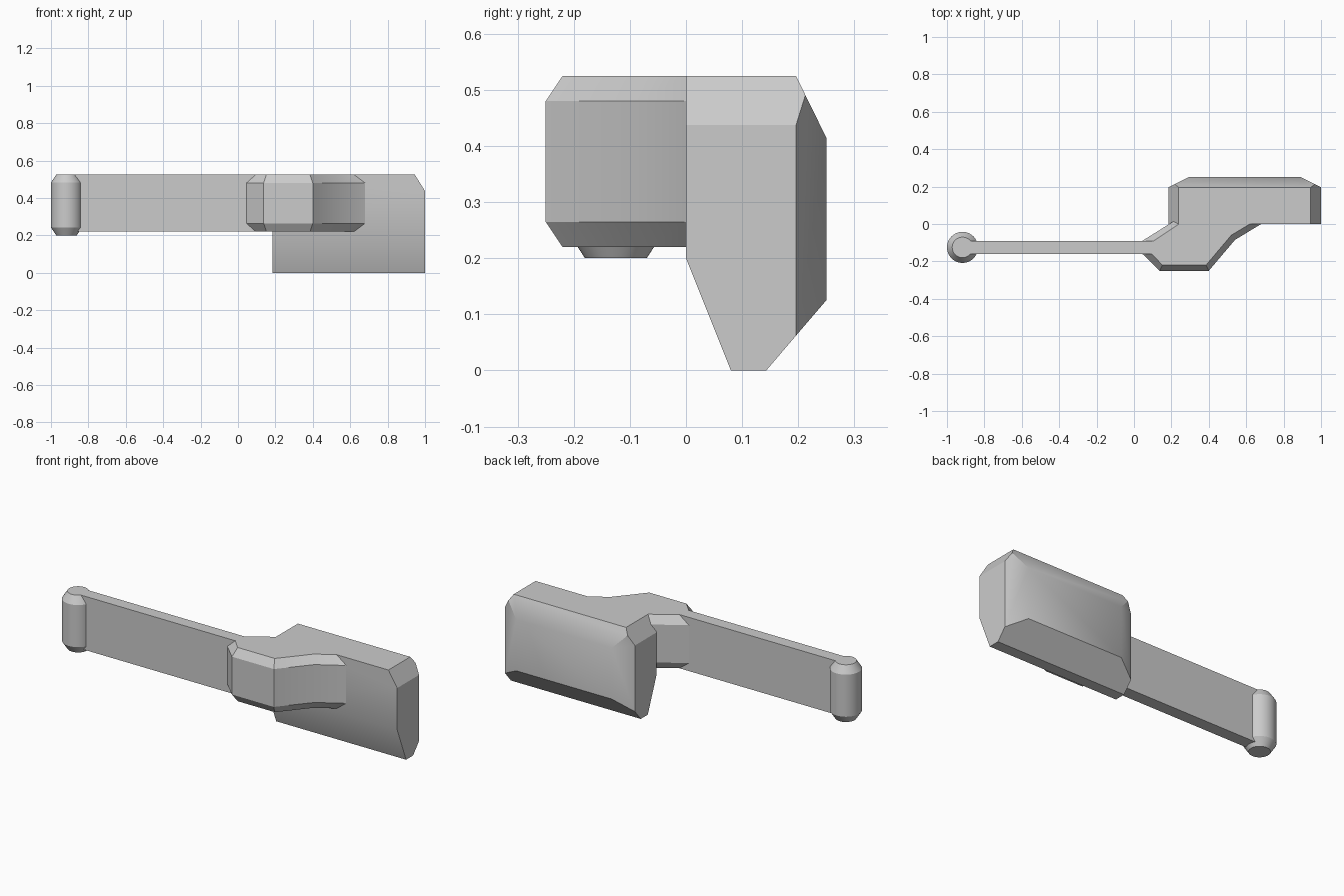
import bpy, bmesh, math
from mathutils import Vector

cube = bpy.data.objects.get("Cube")
if cube:
    bpy.data.objects.remove(cube, do_unlink=True)

grey = bpy.data.materials.new("plain_grey")
grey.use_nodes = True
GREY = (0.6, 0.6, 0.6, 1)
grey.diffuse_color = GREY
grey.node_tree.nodes["Principled BSDF"].inputs["Base Color"].default_value = GREY

TOP, BASE = 0.525, 0.22


def finish(name, bm):
    bmesh.ops.recalc_face_normals(bm, faces=bm.faces)
    mesh = bpy.data.meshes.new(name)
    bm.to_mesh(mesh)
    bm.free()
    mesh.materials.append(grey)
    obj = bpy.data.objects.new(name, mesh)
    bpy.context.collection.objects.link(obj)
    bpy.ops.object.select_all(action='DESELECT')
    obj.select_set(True)
    bpy.context.view_layer.objects.active = obj
    bpy.ops.object.shade_smooth_by_angle(angle=math.radians(30))
    return obj


def loft(rings):
    """Join equal rings of points with quads and cap both ends."""
    bm = bmesh.new()
    loops = [[bm.verts.new(p) for p in ring] for ring in rings]
    n = len(loops[0])
    for a, b in zip(loops, loops[1:]):
        for i in range(n):
            j = (i + 1) % n
            bm.faces.new((a[i], a[j], b[j], b[i]))
    bm.faces.new(loops[0])
    bm.faces.new(loops[-1])
    return bm


# Main block: side profile extruded along x, corners sliced off at both ends
profile = [(0, 0.2), (0.08, 0), (0.143, 0), (0.25, 0.125),
           (0.25, 0.415), (0.196, TOP), (0, TOP)]
mid, half = 0.592, 0.408
bm = loft([[(mid + s * half, y, z) for y, z in profile] for s in (-1, 1)])
for s in (-1, 1):
    end = mid + s * half
    slices = [((end, 0, 0.437), (s * 0.088, 0, 0.055)),
              ((end, 0.196, 0), (s * 0.054, 0.108, 0))]
    for point, normal in slices:
        cut = bmesh.ops.bisect_plane(
            bm, geom=bm.verts[:] + bm.edges[:] + bm.faces[:], dist=1e-5,
            plane_co=point, plane_no=Vector(normal).normalized(), clear_outer=True)
        edges = [e for e in cut["geom_cut"] if isinstance(e, bmesh.types.BMEdge)]
        bmesh.ops.contextual_create(bm, geom=edges)
finish("main_block", bm)

# Cranked bracket: plan outline with chamfered upper and lower rims
outer = [(0.045, -0.16), (0.137, -0.25), (0.4, -0.25), (0.54, -0.085),
         (0.68, 0), (0.68, 0.03), (0.22, 0.02), (0.045, -0.09)]
inner = [(0.095, -0.16), (0.152, -0.22), (0.385, -0.22), (0.52, -0.06),
         (0.62, 0), (0.62, 0.03), (0.24, 0.0), (0.105, -0.09)]
levels = [(inner, BASE), (outer, 0.265), (outer, 0.48), (inner, TOP)]
finish("cranked_bracket", loft([[(x, y, z) for x, y in ring] for ring, z in levels]))

# Flat arm
plan = [(-0.915, -0.16), (0.12, -0.16), (0.12, -0.09), (-0.915, -0.09)]
finish("flat_arm", loft([[(x, y, z) for x, y in plan] for z in (BASE, TOP)]))

# Pivot pin with chamfered ends
sides = 48
pin = [(0.055, 0.2), (0.083, 0.243), (0.083, 0.482), (0.055, TOP)]
rings = [[(-0.917 + r * math.cos(math.tau * i / sides),
           -0.125 + r * math.sin(math.tau * i / sides), z)
          for i in range(sides)] for r, z in pin]
finish("pivot_pin", loft(rings))
